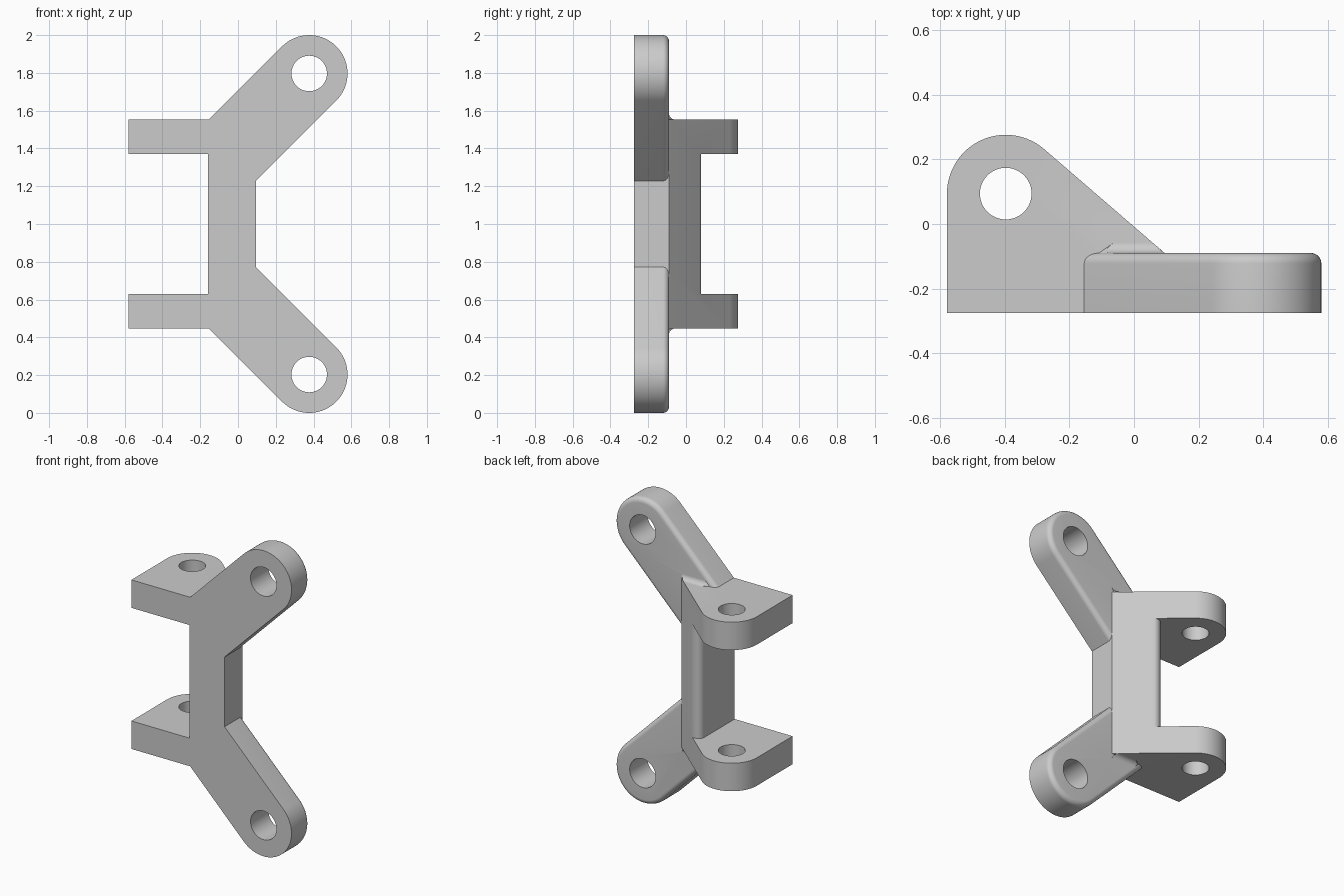
import bpy, bmesh, math
from mathutils import Vector

if "Cube" in bpy.data.objects:
    bpy.data.objects.remove(bpy.data.objects["Cube"])

grey = bpy.data.materials.new("plain grey")
grey.diffuse_color = (0.6, 0.6, 0.6, 1)
grey.use_nodes = True
grey.node_tree.nodes["Principled BSDF"].inputs["Base Color"].default_value = grey.diffuse_color

def loft(name, rings):
    """Closed solid through rings that all have the same point count."""
    bm = bmesh.new()
    vs = [[bm.verts.new(p) for p in r] for r in rings]
    n = len(vs[0])
    bm.faces.new(vs[0])
    bm.faces.new(vs[-1])
    for a, b in zip(vs, vs[1:]):
        for i in range(n):
            j = (i + 1) % n
            bm.faces.new((a[i], a[j], b[j], b[i]))
    bmesh.ops.recalc_face_normals(bm, faces=bm.faces)
    me = bpy.data.meshes.new(name)
    bm.to_mesh(me)
    bm.free()
    ob = bpy.data.objects.new(name, me)
    bpy.context.collection.objects.link(ob)
    me.materials.append(grey)
    return ob

def arc(cx, cy, r, a0, a1, n):
    return [(cx + r * math.cos(a0 + (a1 - a0) * i / n),
             cy + r * math.sin(a0 + (a1 - a0) * i / n)) for i in range(n + 1)]

def prism_z(name, pts, z0, z1):
    return loft(name, [[(x, y, z) for x, y in pts] for z in (z0, z1)])

def combine(target, tool, op):
    m = target.modifiers.new("cut", 'BOOLEAN')
    m.operation, m.object, m.solver = op, tool, 'EXACT'
    bpy.context.view_layer.objects.active = target
    bpy.ops.object.modifier_apply(modifier=m.name)
    bpy.data.objects.remove(tool, do_unlink=True)

FRONT, BACK, EDGE = -0.275, -0.09, 0.095
LX, LY, LR = -0.397, 0.094, 0.182           # hinge lug centre and radius

# sloped back face runs tangent to the lug arc and through (EDGE, BACK)
d = Vector((EDGE - LX, BACK - LY))
na = math.atan2(d.y, d.x) + math.acos(LR / d.length)
nx, ny = math.cos(na), math.sin(na)
slope_x = lambda y: EDGE - (y - BACK) * ny / nx

# column and lugs: one profile, with a pocket cut between the lugs
profile = [(LX - LR, FRONT), (EDGE, FRONT), (EDGE, BACK)] + arc(LX, LY, LR, na, math.pi, 32)
bracket = prism_z("hinge_bracket", profile, 0.447, 1.553)
cx, r = -0.16, 0.042
fx = cx + r
fy = BACK + (-r - nx * (fx - EDGE)) / ny    # centre of the rounded column corner
pocket = [(-1, -1), (cx, -1)] + arc(fx, fy, r, math.pi, na, 14) + [(fx + r * nx + 0.05, 1), (-1, 1)]
combine(bracket, prism_z("pocket", pocket, 0.63, 1.37), 'DIFFERENCE')

# arms with a rounded back edge, mirrored about mid height
AX, AZ, AR, RND = 0.377, 1.797, 0.203, 0.032
Q = math.sqrt(0.5)

def arm_ring(y, inset, s):
    rr = AR - inset
    uv = [(-0.736, -rr)] + arc(0, 0, rr, -math.pi / 2, math.pi / 2, 40) + [(-0.549, rr)]
    return [(AX + (u - v) * Q, y, 1 + s * (AZ + (u + v) * Q - 1)) for u, v in uv]

def blend_strip(s):
    """Hollow fillet where the arm's back rises from the lug."""
    f = 0.032
    z0 = 1.553
    sec = [(-0.12, z0 - 0.015), (-0.12, z0 + f)]
    sec += arc(BACK + f, z0 + f, f, math.pi, 1.5 * math.pi, 8)
    sec += [(BACK + f, z0 - 0.015)]
    start = [(z - 1.704 + (y + 0.12) * 1.42, y, 1 + s * (z - 1)) for y, z in sec]
    end = [(min(EDGE, slope_x(y)) - 0.001, y, 1 + s * (z - 1)) for y, z in sec]
    return loft("blend", [start, end])

for s in (1, -1):
    rings = [arm_ring(FRONT, 0, s)]
    for i in range(9):
        a = i / 8 * math.pi / 2
        rings.append(arm_ring(BACK - RND + RND * math.sin(a), RND * (1 - math.cos(a)), s))
    combine(bracket, loft("arm", rings), 'UNION')
    combine(bracket, blend_strip(s), 'UNION')

# holes through the arms and the lugs
for s in (1, -1):
    ring = arc(AX, 1 + s * (AZ - 1), 0.094, 0, 2 * math.pi, 48)[:-1]
    combine(bracket, loft("bore", [[(x, y, z) for x, z in ring] for y in (-1, 1)]), 'DIFFERENCE')
ring = arc(LX, LY, 0.08, 0, 2 * math.pi, 48)[:-1]
combine(bracket, prism_z("pin_bore", ring, -1, 3), 'DIFFERENCE')

bpy.ops.object.select_all(action='DESELECT')
bracket.select_set(True)
bpy.context.view_layer.objects.active = bracket
bpy.ops.object.shade_smooth_by_angle(angle=math.radians(25))
